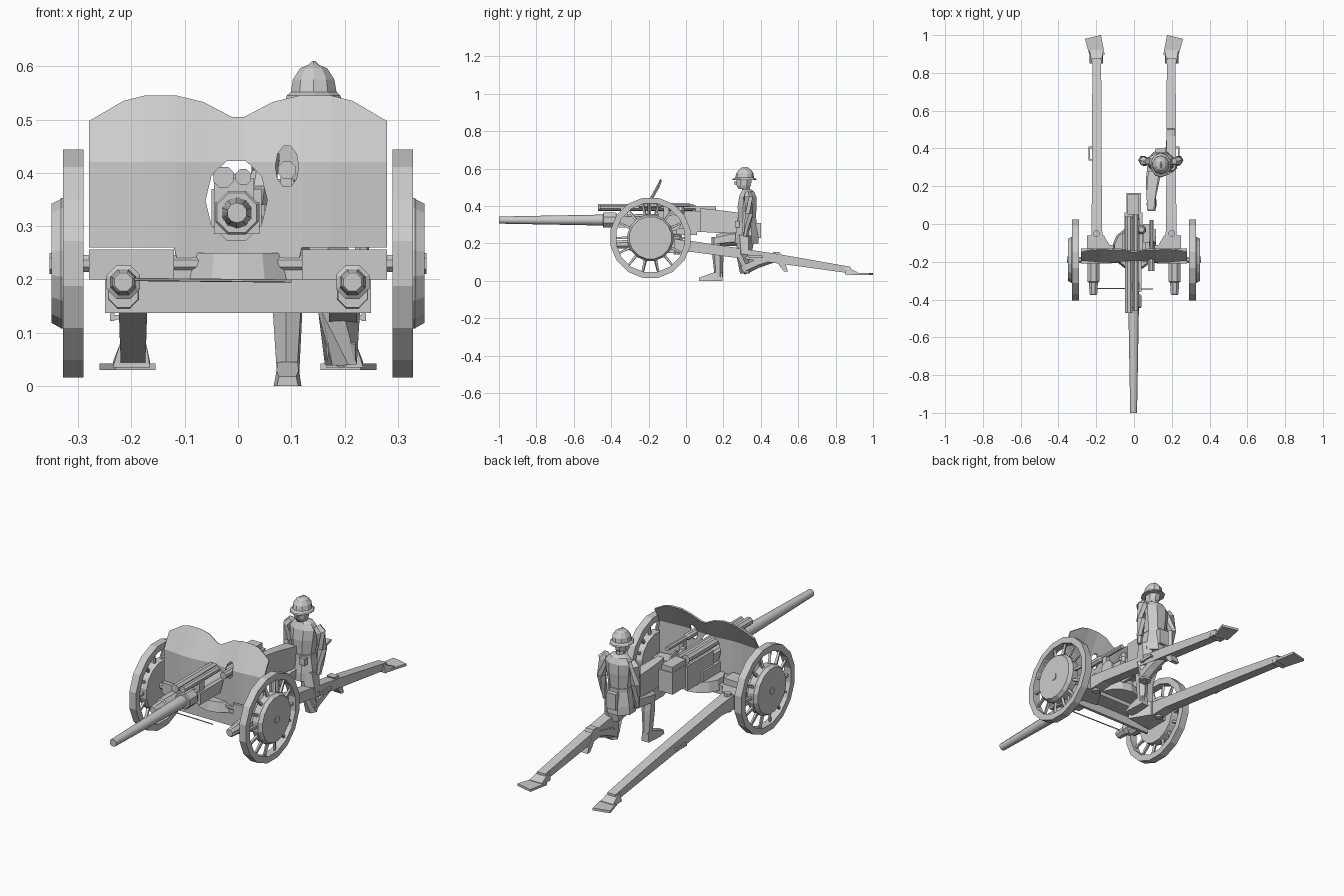
import bpy, bmesh, math
from mathutils import Vector

if "Cube" in bpy.data.objects:
    bpy.data.objects.remove(bpy.data.objects["Cube"])

grey = bpy.data.materials.new("plain_grey")
grey.diffuse_color = (0.6, 0.6, 0.6, 1)
grey.use_nodes = True
grey.node_tree.nodes["Principled BSDF"].inputs["Base Color"].default_value = grey.diffuse_color

def mesh_obj(name, bm, smooth=False):
    bmesh.ops.recalc_face_normals(bm, faces=bm.faces)
    me = bpy.data.meshes.new(name)
    bm.to_mesh(me)
    bm.free()
    me.materials.append(grey)
    ob = bpy.data.objects.new(name, me)
    bpy.context.collection.objects.link(ob)
    if smooth:
        bpy.context.view_layer.objects.active = ob
        ob.select_set(True)
        bpy.ops.object.shade_smooth_by_angle(angle=math.radians(40))
        ob.select_set(False)
    return ob

def loft(name, rings, smooth=False, closed=False):
    """Skin a list of equal-length point rings; cap the ends unless closed."""
    bm = bmesh.new()
    vs = [[bm.verts.new(p) for p in r] for r in rings]
    n = len(vs[0])
    pairs = list(zip(vs, vs[1:])) + ([(vs[-1], vs[0])] if closed else [])
    for a, b in pairs:
        for i in range(n):
            j = (i + 1) % n
            bm.faces.new((a[i], a[j], b[j], b[i]))
    if not closed:
        bm.faces.new(vs[0])
        bm.faces.new(vs[-1])
    return mesh_obj(name, bm, smooth)

def box(name, x0, x1, y0, y1, z0, z1):
    return loft(name, [[(x0, y0, z), (x1, y0, z), (x1, y1, z), (x0, y1, z)] for z in (z0, z1)])

def tube(name, pts, radii, n=8, smooth=False):
    """Turned part or limb through the given points."""
    pts = [Vector(p) for p in pts]
    rings = []
    for i, (p, r) in enumerate(zip(pts, radii)):
        d = pts[min(i + 1, len(pts) - 1)] - pts[max(i - 1, 0)]
        if d.length < 1e-6:
            d = pts[-1] - pts[0]
        q = d.to_track_quat('Z', 'Y')
        rings.append([p + q @ Vector((r * math.cos(2 * math.pi * (k + .5) / n),
                                      r * math.sin(2 * math.pi * (k + .5) / n), 0)) for k in range(n)])
    return loft(name, rings, smooth)

def along_y(name, x, z, prof, n=8, smooth=False):
    return tube(name, [(x, y, z) for y, r in prof], [r for y, r in prof], n, smooth)

def body(name, cx, secs, n=8):
    """Elliptic sections (z, cy, rx, ry) stacked upward."""
    return loft(name, [[(cx + rx * math.cos(2 * math.pi * (k + .5) / n),
                         cy + ry * math.sin(2 * math.pi * (k + .5) / n), z) for k in range(n)]
                       for z, cy, rx, ry in secs])

# Wheels: rim, spokes, hub drum, cap
WY, WZ = -0.19, 0.23
for s, side in ((-1, "left"), (1, "right")):
    N = 16
    rings = []
    for k in range(N):
        a = 2 * math.pi * (k + .5) / N
        rings.append([(s * x, WY + r * math.cos(a), WZ + r * math.sin(a))
                      for x, r in ((.29, .218), (.328, .218), (.328, .186), (.29, .186))])
    loft(side + "_wheel_rim", rings, closed=True)
    tube(side + "_hub_drum", [(s * x, WY, WZ) for x in (.297, .332, .335, .35)],
         [.122, .125, .122, .114], 16)
    tube(side + "_hub_cap", [(s * .345, WY, WZ), (s * .354, WY, WZ)], [.02, .02], 6)
    for k in range(14):
        a = 2 * math.pi * k / 14
        c, t = math.cos(a), math.sin(a)
        tube(side + "_spoke", [(s * .32, WY + .1 * c, WZ + .1 * t), (s * .31, WY + .19 * c, WZ + .19 * t)],
             [.010, .007], 4)

# Shield: wavy top, leaning back above the wheel line
top = [(-.28, .497), (-.215, .535), (-.175, .545), (-.12, .545), (-.115, .545), (-.065, .533), (-.012, .505)]
top = top + [(-x, z) for x, z in reversed(top)]
bm = bmesh.new()
cols = []
for x, zt in top:
    zb = .24 if abs(x) <= .115 else .26
    zs = [zb, .34, .42, .46, zt]
    cols.append([bm.verts.new((x, -.2 + .55 * max(0, z - .42) + .006 * math.cos(x * 22), z)) for z in zs])
for a, b in zip(cols, cols[1:]):
    for i in range(4):
        bm.faces.new((a[i], b[i], b[i + 1], a[i + 1]))
shield = mesh_obj("shield", bm)
sol = shield.modifiers.new("thickness", 'SOLIDIFY')
sol.thickness = .007
for nm, cx, cz, rx, rz in (("gun_opening", -.003, .348, .058, .078), ("sight_opening", .092, .412, .022, .04)):
    cut = loft(nm + "_cutter", [[(cx + rx * math.cos(k * math.pi / 5), y, cz + rz * math.sin(k * math.pi / 5))
                                 for k in range(10)] for y in (-.3, -.1)])
    cut.hide_render = True
    cut.display_type = 'WIRE'
    m = shield.modifiers.new(nm, 'BOOLEAN')
    m.operation, m.object, m.solver = 'DIFFERENCE', cut, 'EXACT'
    bpy.context.view_layer.objects.active = shield
bpy.context.view_layer.update()
done = bpy.data.meshes.new_from_object(shield.evaluated_get(bpy.context.evaluated_depsgraph_get()))
shield.modifiers.clear()
shield.data = done
for o in [o for o in bpy.data.objects if o.name.endswith("_cutter")]:
    bpy.data.objects.remove(o)

# Barrel, collar, recoil cylinders
along_y("barrel", -.002, .325, [(-1, .019), (-.46, .029), (-.1, .033), (.05, .036)], 10, True)
along_y("barrel_muzzle_bore", -.002, .325, [(-1, .012), (-.995, .012)], 10)
along_y("barrel_collar", -.002, .325, [(-.445, .04), (-.44, .044), (-.38, .044), (-.37, .038)], 8)
along_y("recoil_cylinder_large", -.027, .392, [(-.47, .021), (.04, .021)], 8)
along_y("recoil_cylinder_small", .01, .392, [(-.46, .016), (.05, .016)], 8)
box("recoil_bracket", -.045, .03, -.35, -.31, .345, .39)

# Cradle, breech and breech top
box("cradle", -.045, .04, -.36, .05, .285, .345)
box("left_cradle_cheek", -.05, -.036, -.15, .06, .245, .37)
box("right_cradle_cheek", .03, .044, -.15, .06, .245, .37)
box("breech", -.04, .038, .03, .165, .262, .372)
box("breech_top", -.035, .025, .05, .16, .372, .398)

# Sight, aiming gear
along_y("sight_tube", .092, .405, [(-.25, .018), (-.14, .018), (-.13, .012), (.02, .012)], 8)
box("sight_post", .08, .1, -.12, -.09, .25, .4)
box("aiming_gear", .05, .085, -.1, 0, .28, .34)
tube("hand_wheel", [(.108, -.07, .31), (.116, -.07, .31)], [.045, .045], 10)
tube("elevation_knob", [(.04, -.03, .34), (.04, -.03, .375), (.04, -.03, .405)], [.014, .026, .014], 8)

# Lower carriage
tube("turntable", [(0, -.13, .2), (0, -.13, .25)], [.115, .105], 14)
box("saddle", -.06, .06, -.19, -.05, .24, .3)
box("front_apron", -.25, .25, -.205, -.19, .137, .2)
box("cross_beam", -.25, .25, -.2, -.11, .18, .225)
tube("axle", [(-.3, WY, WZ), (.3, WY, WZ)], [.017, .017], 8)
for s, side in ((-1, "left"), (1, "right")):
    loft(side + "_axle_block", [[(s * .28, -.21, z), (s * .12, -.21, z), (s * .12, -.13, z), (s * .28, -.13, z)]
                                for z in (.2, .256)])
    loft(side + "_hinge_block", [[(s * .25, -.18, z), (s * .1, -.16, z), (s * .16, -.06, z), (s * .25, -.06, z)]
                                 for z in (.15, .225)])
    along_y(side + "_spring_cylinder", s * .215, .195,
            [(-.375, .018), (-.37, .022), (-.31, .026), (-.305, .034), (-.18, .034)], 8)
    tube(side + "_spring_boss", [(s * .215, -.27, .175), (s * .215, -.19, .175)], [.03, .032], 8)
    tube(side + "_hinge_pin", [(s * .2, -.05, .14), (s * .2, -.05, .235)], [.018, .018], 8)

    # Trail legs with spades and lifting handles
    loft(side + "_trail", [[(s * (.197 - w), y, z0), (s * (.197 + w), y, z0), (s * (.197 + w), y, z1), (s * (.197 - w), y, z1)]
                           for y, w, z0, z1 in ((-.08, .03, .15, .225), (.03, .027, .155, .213),
                                                (.5, .025, .092, .142), (.88, .023, .04, .075))])
    loft(side + "_spade_ramp", [[(s * .165, y, .035), (s * .235, y, .035), (s * b, y, z), (s * a, y, z)]
                                for y, a, b, z in ((.85, .172, .222, .078), (.92, .165, .235, .045))])
    foot = [(.26, .98), (.175, 1.0), (.155, .895), (.23, .875)]
    loft(side + "_spade", [[(s * x, y, z) for x, y in foot] for z in (.03, .042)])
    for y in (.34, .405):
        box(side + "_handle_stub", s * .22 - .014, s * .22 + .014, y - .004, y + .004, .125, .133)
    box(side + "_handle_bar", s * .236 - .004, s * .236 + .004, .335, .41, .122, .136)

# Thin cross rod in front of the carriage
tube("cross_rod", [(-.215, -.34, .2), (.1, -.345, .197)], [.003, .003], 6)

# Soldier: coat, belt, head, helmet
CX = .142
body("coat_skirt", CX, [(.2, .325, .075, .068), (.24, .325, .074, .066), (.32, .325, .058, .052)])
body("belt", CX, [(.31, .325, .062, .057), (.328, .325, .062, .057)])
body("torso", CX, [(.315, .325, .056, .05), (.4, .327, .068, .055), (.45, .33, .072, .05),
                   (.478, .33, .052, .036), (.488, .325, .026, .026)])
body("neck", CX, [(.475, .322, .022, .024), (.51, .318, .022, .024)])
body("head", CX, [(.49, .308, .022, .028), (.51, .308, .031, .042), (.56, .312, .035, .046)])
body("helmet", CX, [(.538, .312, .055, .066), (.545, .312, .053, .063), (.552, .313, .045, .05),
                    (.575, .315, .041, .046), (.596, .315, .027, .031), (.603, .315, .01, .02),
                    (.61, .315, .003, .012)], 10)
box("face_nose", CX - .006, CX + .006, .256, .272, .515, .53)
box("belt_pouch_right", .16, .19, .262, .285, .285, .32)
box("belt_pouch_left", .095, .125, .262, .285, .285, .32)
box("pack", .115, .17, .375, .4, .23, .31)

# Hanging arms and the raised flap beside the breech
for s, side in ((-1, "left"), (1, "right")):
    tube(side + "_arm", [(CX + s * .07, .332, .468), (CX + s * .088, .332, .445), (CX + s * .096, .338, .36),
                         (CX + s * .092, .325, .275)], [.018, .027, .024, .017], 6)
    tube(side + "_hand", [(CX + s * .092, .325, .28), (CX + s * .09, .318, .235)], [.015, .012], 6)
loft("reaching_sleeve", [[(x0, y, z0), (x1, y, z0), (x1, y, z1), (x0, y, z1)] for y, x0, x1, z0, z1 in
                         ((.075, .07, .105, .262, .388), (.16, .066, .115, .257, .38), (.28, .075, .135, .255, .365))])

# Front leg planted with the knee bent
tube("front_thigh", [(.11, .31, .235), (.1, .24, .228), (.093, .165, .215)], [.045, .042, .032], 6)
tube("front_shin", [(.093, .165, .235), (.093, .17, .15), (.094, .175, .02)], [.03, .031, .022], 6)
loft("front_boot", [[(.093 - w, y, 0), (.093 + w, y, 0), (.093 + w * .8, y, z), (.093 - w * .8, y, z)]
                    for y, w, z in ((.07, .02, .018), (.1, .026, .028), (.15, .024, .045), (.195, .021, .045))])

# Kneeling leg behind
tube("kneeling_thigh", [(.18, .32, .24), (.19, .31, .14), (.193, .315, .04)], [.048, .042, .03], 6)
tube("kneeling_shin", [(.193, .30, .062), (.194, .38, .1), (.193, .5, .13)], [.032, .032, .02], 6)
loft("kneeling_boot", [[(.193 - .021, y0, z), (.193 + .021, y0, z), (.193 + .021, y1, z), (.193 - .021, y1, z)]
                       for z, y0, y1 in ((.05, .525, .545), (.08, .5, .535), (.155, .465, .5))])
